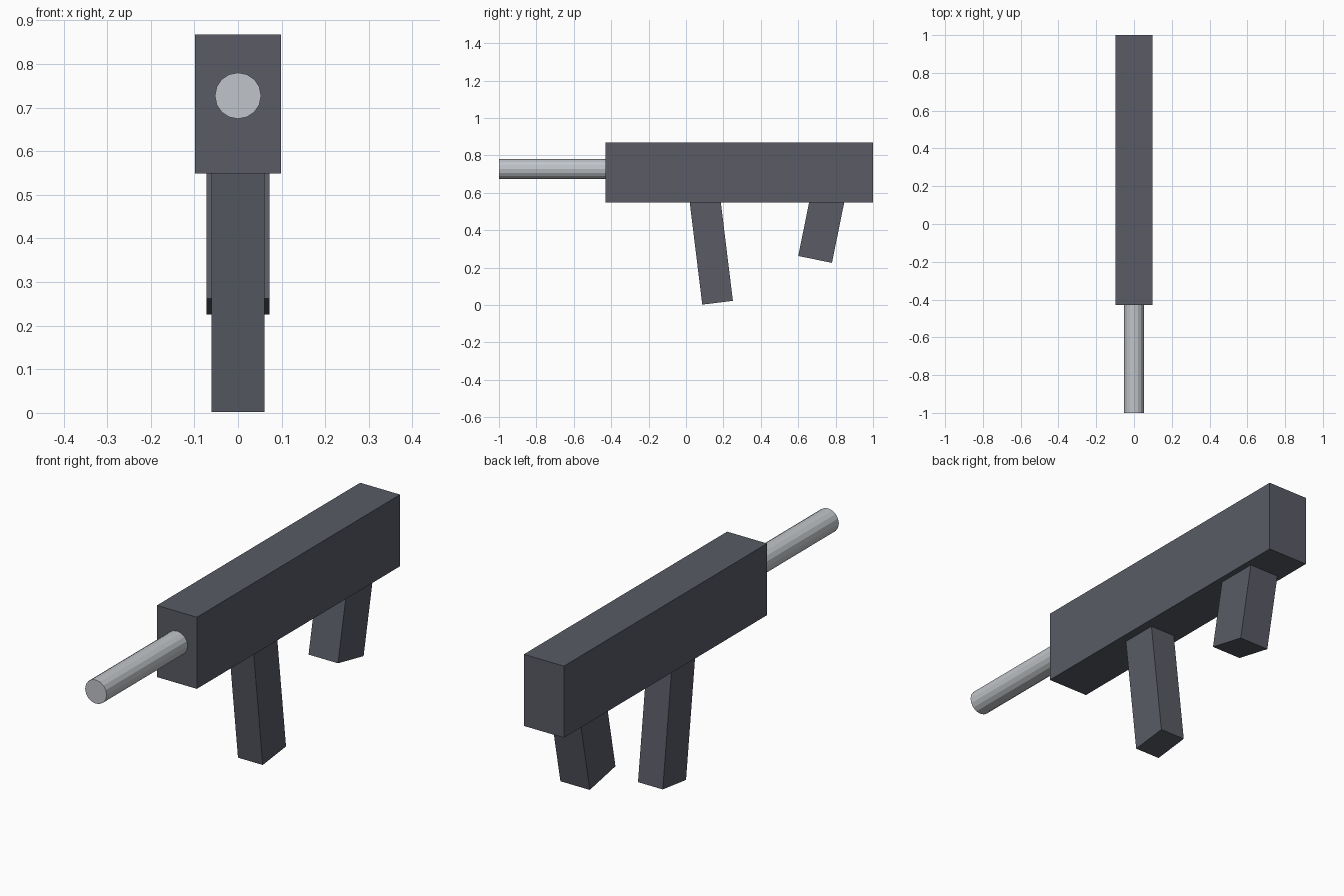
import bpy
import math
from mathutils import Matrix, Vector

cube = bpy.data.objects.get("Cube")
if cube:
    bpy.data.objects.remove(cube, do_unlink=True)


def make_material(name, rgb):
    mat = bpy.data.materials.new(name)
    mat.use_nodes = True
    color = (*rgb, 1.0)
    mat.diffuse_color = color
    mat.node_tree.nodes["Principled BSDF"].inputs["Base Color"].default_value = color
    return mat


dark_grey = make_material("dark grey", (0.10, 0.105, 0.13))
light_steel = make_material("light steel", (0.53, 0.55, 0.58))


def finish(name, mat):
    obj = bpy.context.object
    obj.name = name
    obj.data.name = name
    obj.data.materials.append(mat)
    return obj


def box(name, size, center, tilt=0.0):
    """Box tilted about the x axis, in degrees."""
    bpy.ops.mesh.primitive_cube_add(size=1)
    obj = finish(name, dark_grey)
    obj.data.transform(Matrix.Diagonal((*size, 1.0)))
    obj.rotation_euler.x = math.radians(tilt)
    obj.location = center
    return obj


def leaning_box(name, width, depth, length, front_corner, tilt):
    """Tilted box placed by its lower front edge (y, z)."""
    offset = Matrix.Rotation(math.radians(tilt), 3, 'X') @ Vector((0, depth / 2, length / 2))
    return box(name, (width, depth, length), Vector((0, *front_corner)) + offset, tilt)


# Main body
box("body", (0.197, 1.43, 0.319), (0, 0.285, 0.708))

# Magazine and rear grip, their tops sunk into the body
leaning_box("magazine", 0.122, 0.165, 0.60, (0.087, 0.002), 7)
leaning_box("rear_grip", 0.145, 0.184, 0.36, (0.60, 0.262), -11.5)

# Barrel, its rear end just inside the body
bpy.ops.mesh.primitive_cylinder_add(
    vertices=16, radius=0.053, depth=0.60,
    location=(0, -0.70, 0.727), rotation=(math.pi / 2, 0, 0))
finish("barrel", light_steel)
